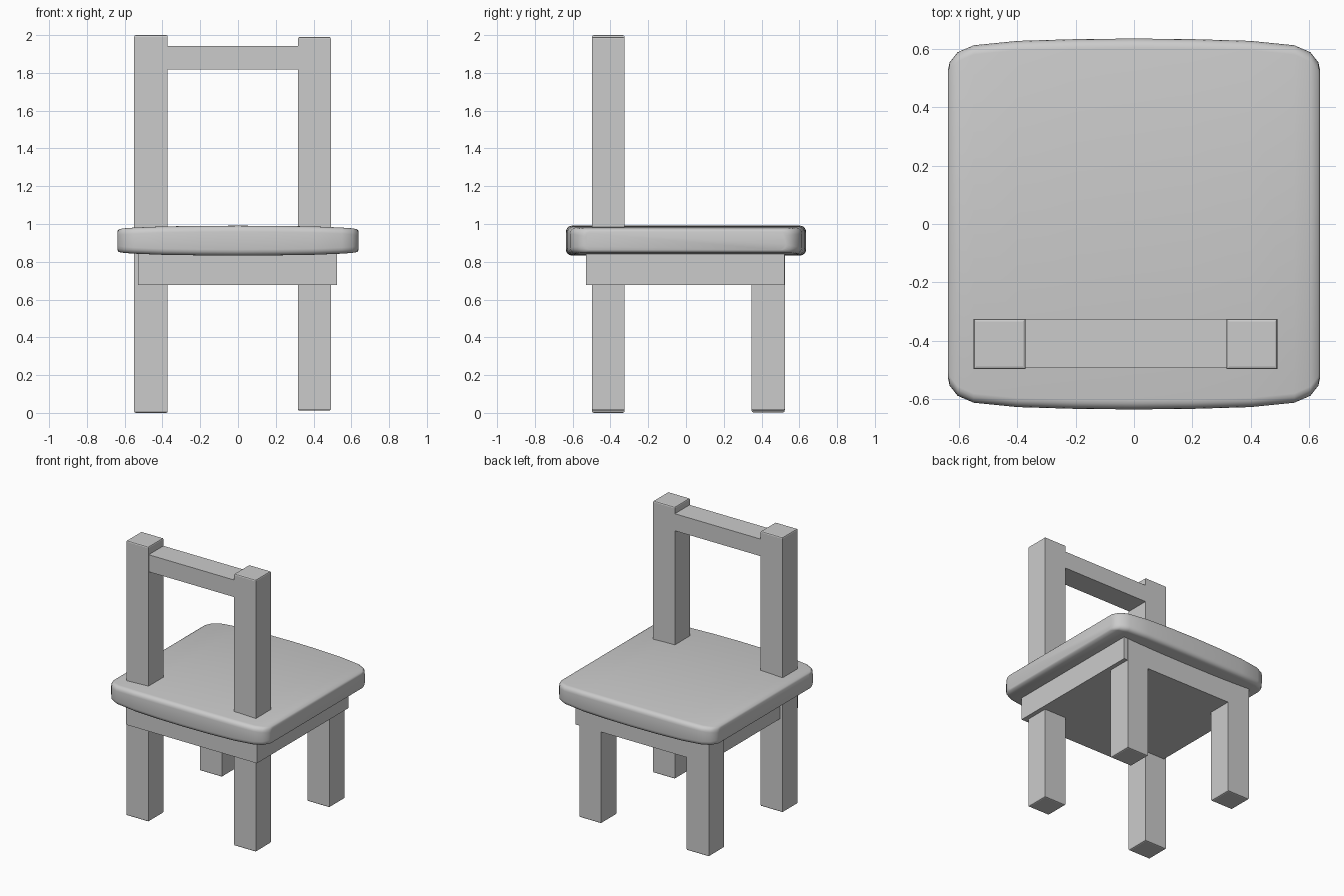
import bpy, bmesh, math

if "Cube" in bpy.data.objects:
    bpy.data.objects.remove(bpy.data.objects["Cube"])

def link(name, bm):
    me = bpy.data.meshes.new(name)
    bmesh.ops.recalc_face_normals(bm, faces=bm.faces)
    bm.to_mesh(me)
    bm.free()
    ob = bpy.data.objects.new(name, me)
    bpy.context.collection.objects.link(ob)
    return ob

def box(name, x, y, z, bevel_ends=0):
    """Box from (min, max) ranges, optionally softening the top and bottom rims."""
    bm = bmesh.new()
    bmesh.ops.create_cube(bm, size=1)
    for v in bm.verts:
        v.co = [r[0] + (c + 0.5) * (r[1] - r[0]) for r, c in zip((x, y, z), v.co)]
    if bevel_ends:
        rim = [e for e in bm.edges if abs(e.verts[0].co.z - e.verts[1].co.z) < 1e-5]
        bmesh.ops.bevel(bm, geom=rim, offset=bevel_ends, segments=2, profile=0.5, affect='EDGES')
    return link(name, bm)

# Front legs run up through the seat to form the back posts; rear legs stop under the seat
left, right = (-0.55, -0.372), (0.317, 0.492)
front, rear = (-0.498, -0.325), (0.347, 0.523)
box("left_post", left, front, (0.0, 2.0), 0.009)
box("right_post", right, front, (0.012, 1.99), 0.009)
box("left_leg", left, rear, (0.003, 0.87), 0.009)
box("right_leg", right, rear, (0.012, 0.87), 0.009)

# Top rail between the posts, and the solid apron under the seat
box("top_rail", (-0.38, 0.325), (-0.494, -0.325), (1.818, 1.942))
box("apron", (-0.53, 0.523), (-0.53, 0.522), (0.678, 0.86))

# Pillow-edged seat: rounded-rectangle sections lofted along x (x, half depth, half height)
half = [(0.1, 0.635, 0.0785), (0.2, 0.634, 0.078), (0.4, 0.628, 0.075), (0.55, 0.613, 0.069),
        (0.605, 0.589, 0.065), (0.632, 0.555, 0.06), (0.638, 0.53, 0.05)]
stations = [(-x, y, z) for x, y, z in reversed(half)] + [(0, 0.636, 0.079)] + half
bm = bmesh.new()
rings = []
for x, hy, hz in stations:
    r, ring = 0.032, []
    for q, (sy, sz) in enumerate([(1, 1), (-1, 1), (-1, -1), (1, -1)]):
        for k in range(5):
            a = math.pi / 2 * (q + k / 4)
            ring.append(bm.verts.new((x, sy * (hy - r) + r * math.cos(a),
                                      0.912 + sz * (hz - r) + r * math.sin(a))))
    rings.append(ring)
for a, b in zip(rings, rings[1:]):
    for i in range(len(a)):
        j = (i + 1) % len(a)
        bm.faces.new((a[i], a[j], b[j], b[i]))
bm.faces.new(rings[0])
bm.faces.new(rings[-1])
seat = link("seat", bm)
bpy.context.view_layer.objects.active = seat
seat.select_set(True)
bpy.ops.object.shade_smooth_by_angle(angle=math.radians(60))
